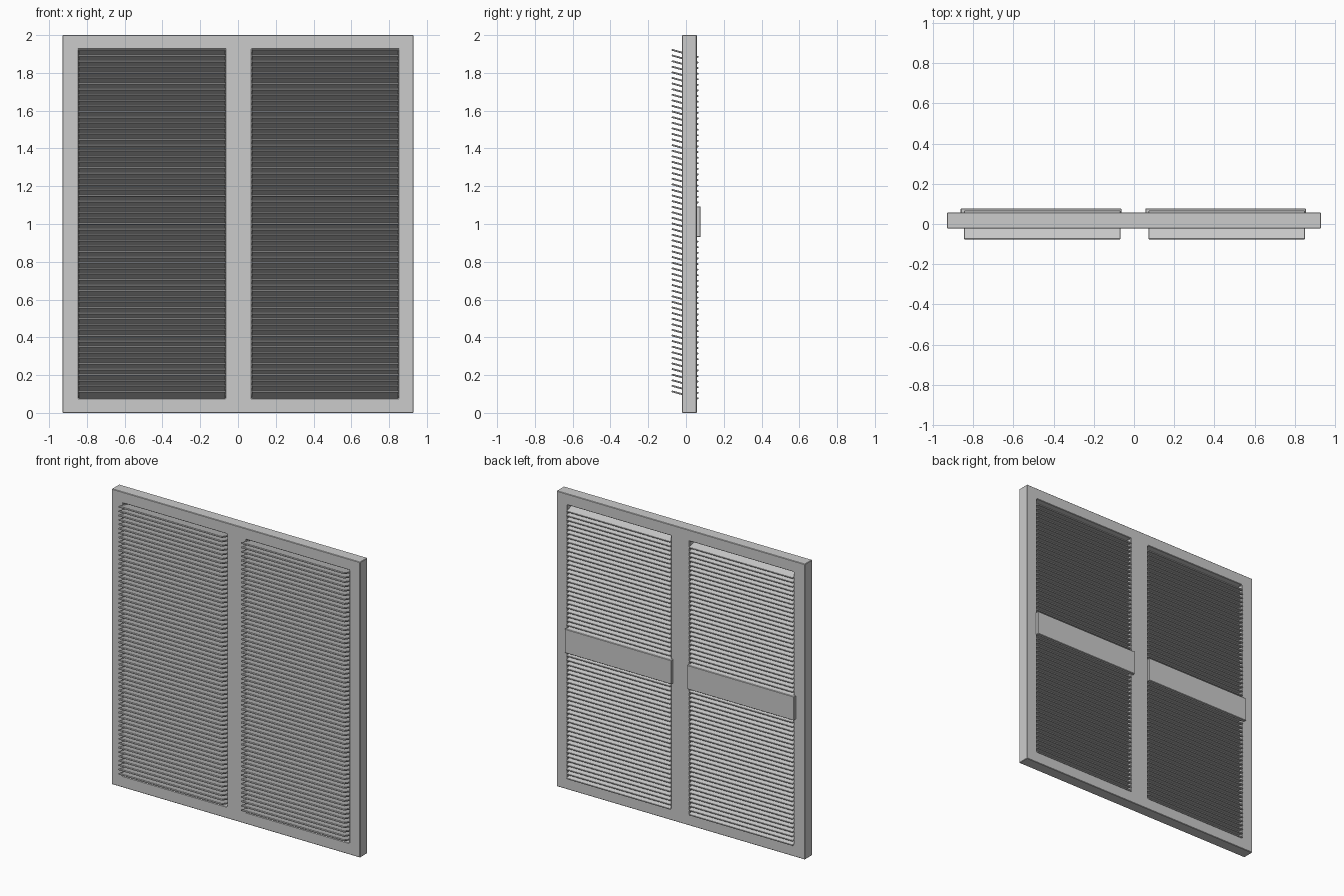
import bpy, bmesh
from math import radians

if "Cube" in bpy.data.objects:
    bpy.data.objects.remove(bpy.data.objects["Cube"])

SLATS = 62
Z_TOP, Z_LOW = 1.9, 0.092        # centre heights of top and bottom slats
OPENINGS = {"left": (-0.845, -0.067), "right": (0.073, 0.85)}


def make_object(name, bm, bevel=0.0):
    bmesh.ops.recalc_face_normals(bm, faces=bm.faces)
    mesh = bpy.data.meshes.new(name)
    bm.to_mesh(mesh)
    bm.free()
    ob = bpy.data.objects.new(name, mesh)
    bpy.context.collection.objects.link(ob)
    if bevel:
        mod = ob.modifiers.new("edge_bevel", 'BEVEL')
        mod.width = bevel
        mod.segments = 1
        mod.limit_method = 'ANGLE'
        mod.angle_limit = radians(40)
    return ob


def prism(bm, profile, x0, x1):
    """Sweep a (y, z) profile along x."""
    face = bm.faces.new([bm.verts.new((x0, y, z)) for y, z in profile])
    out = bmesh.ops.extrude_face_region(bm, geom=[face])
    verts = [g for g in out["geom"] if isinstance(g, bmesh.types.BMVert)]
    bmesh.ops.translate(bm, verts=verts, vec=(x1 - x0, 0, 0))


# Frame: one sheet with two window openings, extruded to thickness
xs = [-0.93, *OPENINGS["left"], *OPENINGS["right"], 0.93]
zs = [0, 0.077, 1.925, 2]
bm = bmesh.new()
grid = [[bm.verts.new((x, -0.022, z)) for z in zs] for x in xs]
for i in range(len(xs) - 1):
    for j in range(len(zs) - 1):
        if j == 1 and i in (1, 3):
            continue
        bm.faces.new((grid[i][j], grid[i + 1][j], grid[i + 1][j + 1], grid[i][j + 1]))
out = bmesh.ops.extrude_face_region(bm, geom=bm.faces[:])
bmesh.ops.translate(bm, vec=(0, 0.079, 0),
                    verts=[g for g in out["geom"] if isinstance(g, bmesh.types.BMVert)])
make_object("frame", bm, 0.003)

for side, (x0, x1) in OPENINGS.items():
    # Tilted louvre slats, front edge raised
    bm = bmesh.new()
    for k in range(SLATS):
        z = Z_LOW + (Z_TOP - Z_LOW) * k / (SLATS - 1)
        prism(bm, [(-0.077, z + 0.018), (-0.074, z + 0.027),
                   (0.067, z - 0.012), (0.064, z - 0.021)], x0, x1)
    make_object(side + "_slats", bm, 0.002)

# Flat cross bars on the back
for side, x0, x1 in (("left", -0.862, -0.062), ("right", 0.056, 0.856)):
    bm = bmesh.new()
    prism(bm, [(0.054, 0.93), (0.077, 0.93), (0.077, 1.093), (0.054, 1.093)], x0, x1)
    make_object(side + "_back_bar", bm, 0.003)
